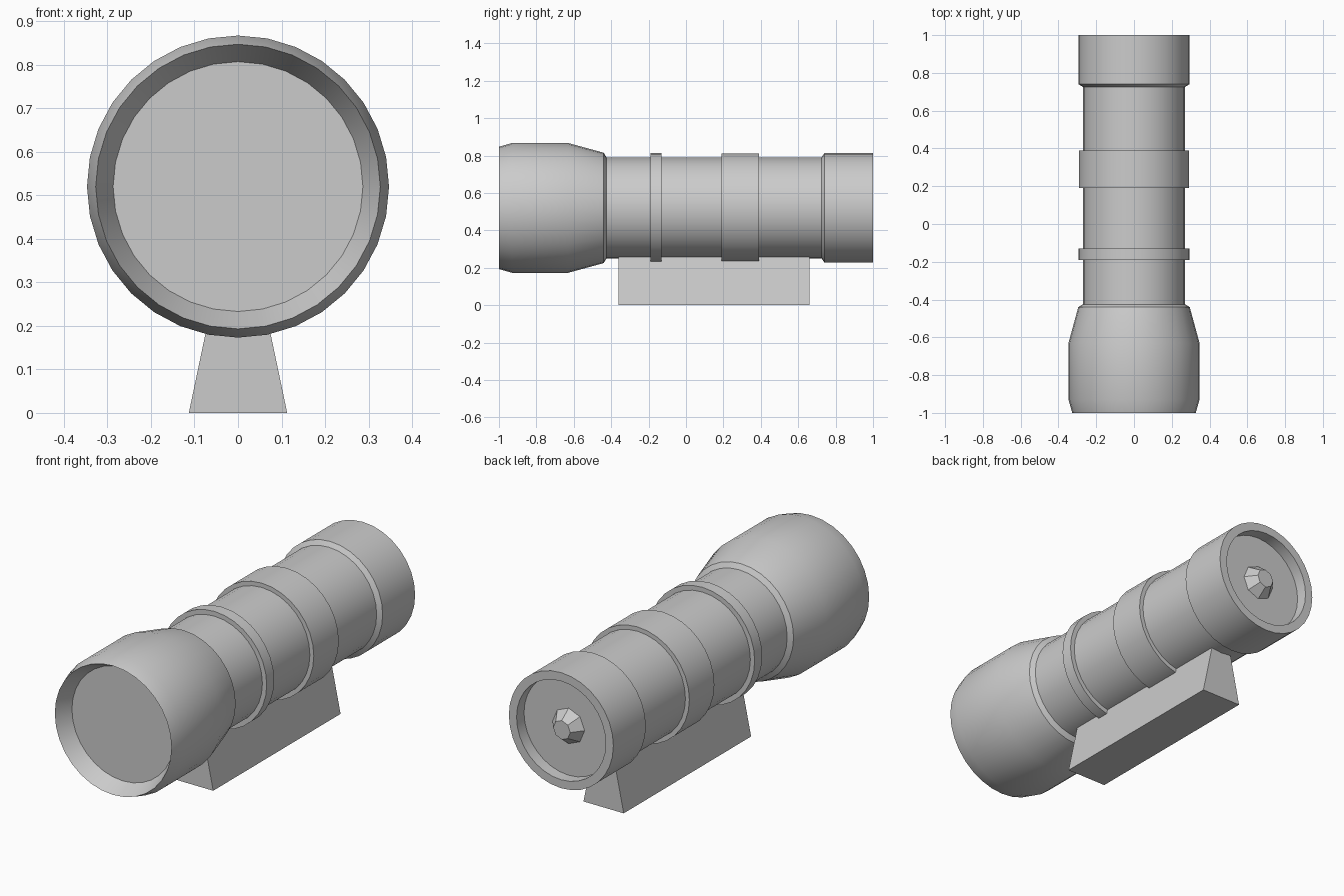
import bpy, bmesh, math

if "Cube" in bpy.data.objects:
    bpy.data.objects.remove(bpy.data.objects["Cube"])

AXIS_Z = 0.52


def lathe(name, profile, sides=32, smooth=True, turn=0.0, closed=False):
    """Revolve (y, radius) points about the tube axis; open ends are capped."""
    bm = bmesh.new()
    rings = []
    for y, r in profile:
        rings.append([bm.verts.new((r * math.sin(turn + math.tau * i / sides), y,
                                    AXIS_Z + r * math.cos(turn + math.tau * i / sides)))
                      for i in range(sides)])
    pairs = list(zip(rings, rings[1:]))
    if closed:
        pairs.append((rings[-1], rings[0]))
    for a, b in pairs:
        for i in range(sides):
            j = (i + 1) % sides
            bm.faces.new((a[i], a[j], b[j], b[i]))
    if not closed:
        bm.faces.new(rings[0])
        bm.faces.new(rings[-1])
    return finish(name, bm, smooth)


def finish(name, bm, smooth):
    bmesh.ops.recalc_face_normals(bm, faces=bm.faces)
    mesh = bpy.data.meshes.new(name)
    bm.to_mesh(mesh)
    bm.free()
    obj = bpy.data.objects.new(name, mesh)
    bpy.context.collection.objects.link(obj)
    if smooth:
        bpy.ops.object.select_all(action='DESELECT')
        obj.select_set(True)
        bpy.context.view_layer.objects.active = obj
        bpy.ops.object.shade_smooth_by_angle(angle=math.radians(30))
    return obj


# Tube with flared front head, recessed lens, rear collar and recessed back
lathe("scope_body", [
    (-0.92, 0.287), (-1.0, 0.327), (-0.93, 0.347), (-0.63, 0.347),
    (-0.44, 0.295), (-0.425, 0.27), (0.725, 0.27), (0.74, 0.293),
    (1.0, 0.293), (1.0, 0.25), (0.94, 0.25)])

# Raised bands around the tube
for name, y0, y1, r in (("narrow_band", -0.19, -0.13, 0.294),
                        ("wide_band", 0.19, 0.39, 0.292)):
    lathe(name, [(y0, 0.265), (y0, r), (y1, r), (y1, 0.265)], closed=True)

# Faceted knob at the back
lathe("rear_knob", [(0.94, 0.09), (0.995, 0.048)], sides=8, smooth=False)

# Tapered mounting foot
bm = bmesh.new()
section = [(-0.113, 0), (0.113, 0), (0.05, 0.3), (-0.05, 0.3)]
face = bm.faces.new([bm.verts.new((x, -0.36, z)) for x, z in section])
out = bmesh.ops.extrude_face_region(bm, geom=[face])
bmesh.ops.translate(bm, vec=(0, 1.02, 0),
                    verts=[v for v in out["geom"] if isinstance(v, bmesh.types.BMVert)])
finish("mount_foot", bm, False)
